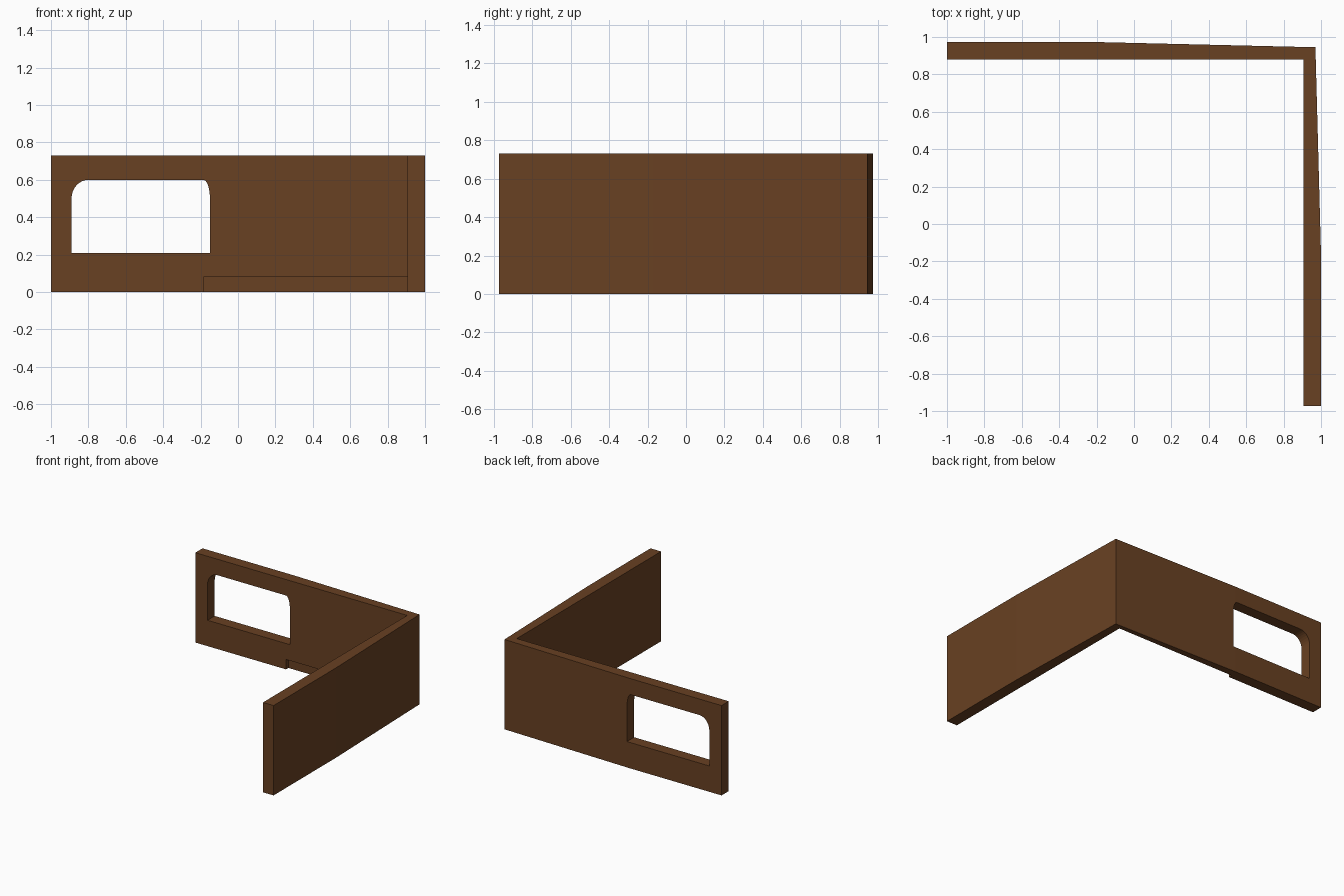
import bpy, bmesh, math
from mathutils import Vector

if "Cube" in bpy.data.objects:
    bpy.data.objects.remove(bpy.data.objects["Cube"])

H = 0.73

wood = bpy.data.materials.new("brown_wood")
wood.diffuse_color = (0.14, 0.052, 0.016, 1)
wood.use_nodes = True
wood.node_tree.nodes["Principled BSDF"].inputs["Base Color"].default_value = wood.diffuse_color


def prism(name, points, direction):
    """Extrude a closed outline of 3D points along a direction."""
    bm = bmesh.new()
    face = bm.faces.new([bm.verts.new(p) for p in points])
    ext = bmesh.ops.extrude_face_region(bm, geom=[face])
    verts = [v for v in ext["geom"] if isinstance(v, bmesh.types.BMVert)]
    bmesh.ops.translate(bm, verts=verts, vec=Vector(direction))
    bmesh.ops.recalc_face_normals(bm, faces=bm.faces[:])
    mesh = bpy.data.meshes.new(name)
    bm.to_mesh(mesh)
    bm.free()
    obj = bpy.data.objects.new(name, mesh)
    bpy.context.collection.objects.link(obj)
    mesh.materials.append(wood)
    return obj


def corner(cx, cz, rx, rz, start, end, steps=8):
    """Elliptical rounded corner in the xz plane."""
    angles = [math.radians(start + (end - start) * i / steps) for i in range(steps + 1)]
    return [(cx + rx * math.cos(a), cz + rz * math.sin(a)) for a in angles]


def cut(target, cutter):
    cutter.hide_render = True
    mod = target.modifiers.new(cutter.name, 'BOOLEAN')
    mod.operation = 'DIFFERENCE'
    mod.solver = 'EXACT'
    mod.object = cutter
    bpy.context.view_layer.objects.active = target
    bpy.ops.object.modifier_apply(modifier=mod.name)
    bpy.data.objects.remove(cutter)


# L-shaped wall whose outer faces taper towards the corner
outline = [(-1, 0.88), (0.905, 0.88), (0.905, -0.972), (1, -0.972), (1, -0.17),
           (0.97, 0.945), (-0.17, 0.972), (-1, 0.972)]
wall = prism("corner_wall", [(x, y, 0) for x, y in outline], (0, 0, H))

# window opening with rounded upper corners
window = [(-0.89, 0.21), (-0.15, 0.21)]
window += corner(-0.185, 0.50, 0.035, 0.10, 0, 90)
window += corner(-0.80, 0.50, 0.09, 0.10, 90, 180)
cut(wall, prism("window_cutter", [(x, 0.7, z) for x, z in window], (0, 0.5, 0)))

# shallow recess along the foot of the back wall
foot = [(-0.185, -0.1), (0.905, -0.1), (0.905, 0.08), (-0.185, 0.08)]
cut(wall, prism("recess_cutter", [(x, 0.8, z) for x, z in foot], (0, 0.11, 0)))
